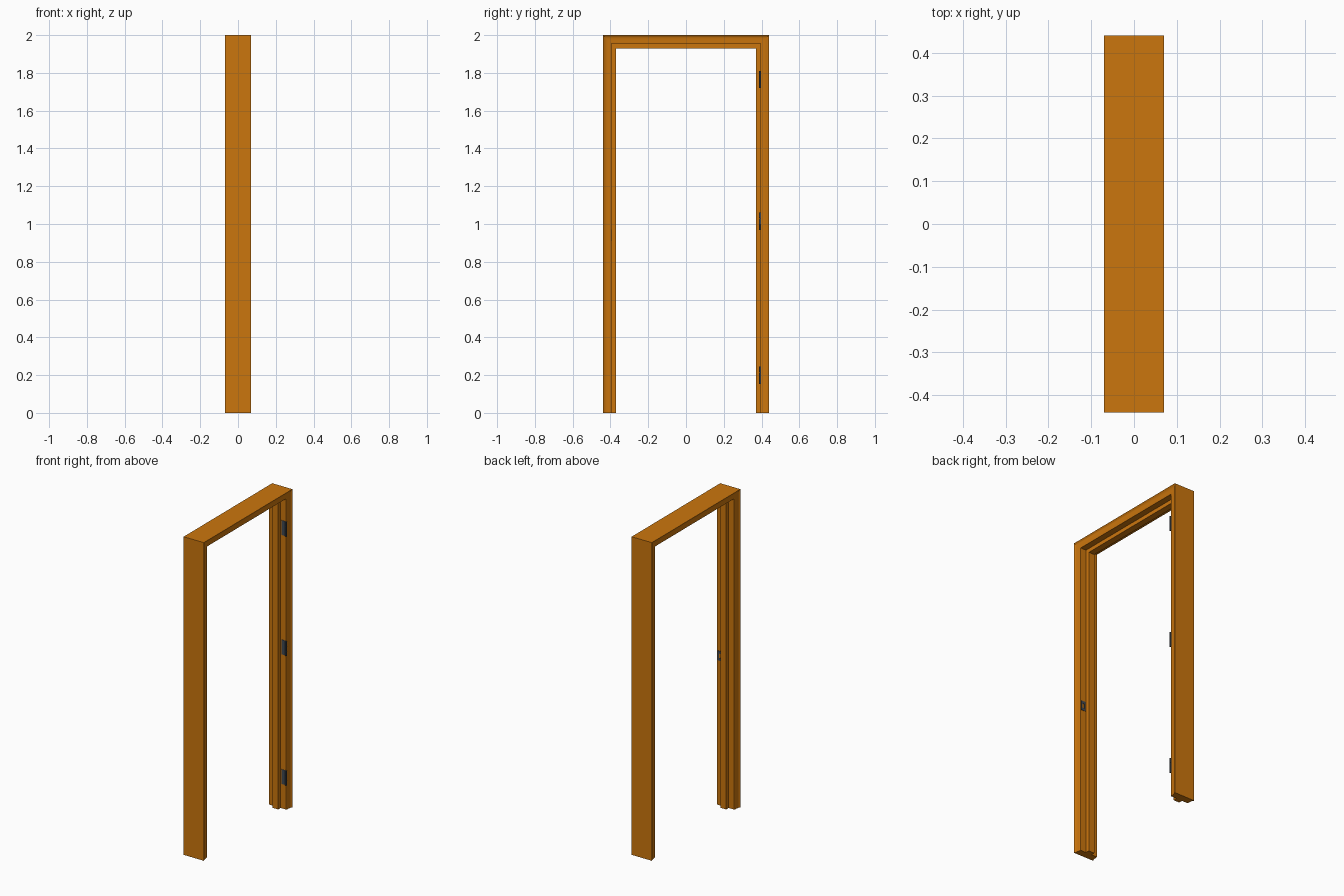
import bpy, bmesh, math
from mathutils import Matrix, Vector

if "Cube" in bpy.data.objects:
    bpy.data.objects.remove(bpy.data.objects["Cube"])

W, H = 0.44, 2.0          # half width, height


def material(name, rgb):
    m = bpy.data.materials.new(name)
    m.diffuse_color = (*rgb, 1)
    m.use_nodes = True
    m.node_tree.nodes["Principled BSDF"].inputs["Base Color"].default_value = m.diffuse_color
    return m


wood = material("orange_wood", (0.60, 0.18, 0.004))
metal = material("dark_metal", (0.05, 0.065, 0.085))


def finish(bm, name, mat):
    bmesh.ops.recalc_face_normals(bm, faces=bm.faces)
    me = bpy.data.meshes.new(name)
    bm.to_mesh(me)
    bm.free()
    ob = bpy.data.objects.new(name, me)
    bpy.context.collection.objects.link(ob)
    me.materials.append(mat)
    bpy.context.view_layer.objects.active = ob
    bpy.ops.object.select_all(action='DESELECT')
    ob.select_set(True)
    bpy.ops.object.shade_smooth_by_angle(angle=math.radians(30))
    return ob


def add_box(bm, lo, hi):
    lo, hi = Vector(lo), Vector(hi)
    m = Matrix.Translation((lo + hi) / 2) @ Matrix.Diagonal((*(hi - lo), 1))
    bmesh.ops.create_cube(bm, size=1, matrix=m)


# Door frame: half profile (x, inset from the outer edge), mirrored in x
half = [(0.070, 0.0), (0.070, 0.003), (0.0665, 0.008), (0.064, 0.014),
        (0.0625, 0.022), (0.0615, 0.032), (0.061, 0.042), (0.059, 0.0455),
        (0.020, 0.0455), (0.020, 0.070)]
profile = half + [(-x, d) for x, d in reversed(half)]

# Sweep up one jamb, along the head with mitred corners, down the other jamb
bm = bmesh.new()
rings = []
for side, top in ((-1, 0), (-1, 1), (1, 1), (1, 0)):
    rings.append([bm.verts.new((x, side * (W - d), (H - d) * top))
                  for x, d in profile])
n = len(profile)
for a, b in zip(rings, rings[1:]):
    for i in range(n):
        j = (i + 1) % n
        bm.faces.new((a[i], a[j], b[j], b[i]))
bm.faces.new(rings[0])
bm.faces.new(rings[-1])
finish(bm, "door_frame", wood)

# Hinges: leaf on the rebate plus a knuckle of three barrels
REBATE = W - 0.0455
for k, zc in enumerate((0.20, 1.015, 1.765)):
    bm = bmesh.new()
    add_box(bm, (0.028, REBATE - 0.002, zc - 0.046),
            (0.060, REBATE + 0.002, zc + 0.046))
    for dz in (-0.031, 0, 0.031):
        bmesh.ops.create_cone(bm, cap_ends=True, segments=12, radius1=0.005,
                              radius2=0.005, depth=0.030,
                              matrix=Matrix.Translation((0.061, REBATE - 0.004, zc + dz)))
    finish(bm, f"hinge_{k + 1}", metal)

# Strike plate: four bars around the latch opening
bm = bmesh.new()
y0, y1 = -REBATE - 0.002, -REBATE + 0.002
add_box(bm, (0.025, y0, 0.910), (0.055, y1, 0.926))
add_box(bm, (0.025, y0, 0.954), (0.055, y1, 0.970))
add_box(bm, (0.025, y0, 0.926), (0.034, y1, 0.954))
add_box(bm, (0.046, y0, 0.926), (0.055, y1, 0.954))
finish(bm, "strike_plate", metal)
